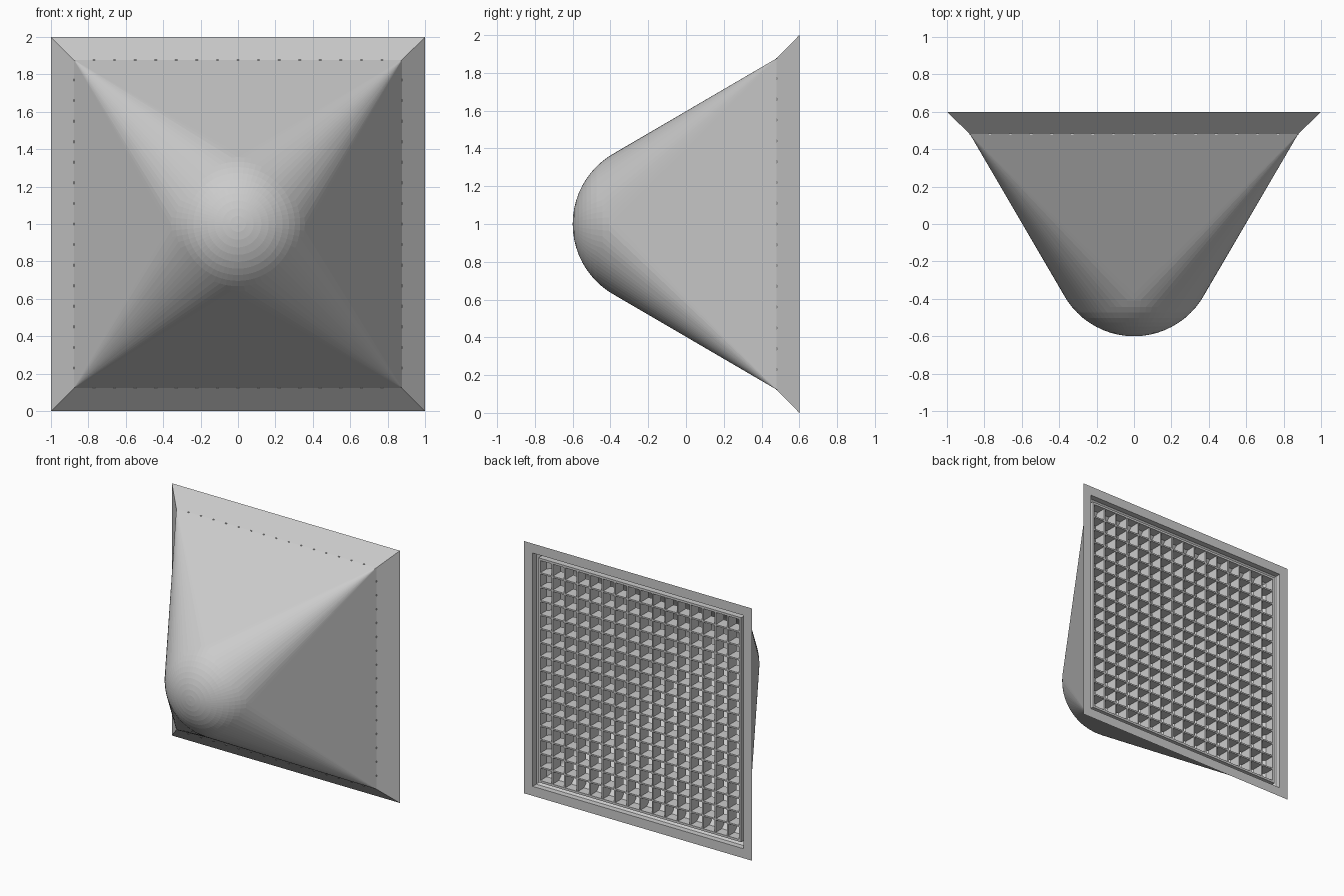
import bpy, bmesh, math

if "Cube" in bpy.data.objects:
    bpy.data.objects.remove(bpy.data.objects["Cube"])

def finish(bm, name):
    bmesh.ops.recalc_face_normals(bm, faces=bm.faces)
    me = bpy.data.meshes.new(name)
    bm.to_mesh(me)
    bm.free()
    ob = bpy.data.objects.new(name, me)
    bpy.context.collection.objects.link(ob)
    return ob

def square(bm, h, y):
    return [bm.verts.new((sx * h, y, 1 + sz * h)) for sx, sz in ((-1, -1), (1, -1), (1, 1), (-1, 1))]

def skin(bm, rings, closed=False):
    pairs = list(zip(rings, rings[1:])) + ([(rings[-1], rings[0])] if closed else [])
    for a, b in pairs:
        for i in range(4):
            bm.faces.new((a[i], a[(i + 1) % 4], b[(i + 1) % 4], b[i]))

# Hull of a rounded nose and a square mouth, left open at the back
def hood(name, half, radius):
    bm = bmesh.new()
    square(bm, half, 0.48)
    n = 64
    for k in range(1, 17):
        t = math.radians(90) * k / 16
        for i in range(n):
            a = 2 * math.pi * i / n
            bm.verts.new((radius * math.sin(t) * math.cos(a), -0.17 - radius * math.cos(t),
                          1 + radius * math.sin(t) * math.sin(a)))
    bm.verts.new((0, -0.17 - radius, 1))
    bmesh.ops.convex_hull(bm, input=bm.verts)
    bmesh.ops.delete(bm, geom=[v for v in bm.verts if not v.link_faces], context='VERTS')
    mouth = [f for f in bm.faces if all(abs(v.co.y - 0.48) < 1e-4 for v in f.verts)]
    bmesh.ops.delete(bm, geom=mouth, context='FACES')
    return finish(bm, name)

hood("outer_hood", 0.877, 0.43)
hood("inner_lining", 0.85, 0.41)

# Flared rim with its flat back lip
bm = bmesh.new()
skin(bm, [square(bm, h, y) for h, y in
          ((0.877, 0.48), (1.0, 0.6), (0.925, 0.6), (0.925, 0.555), (0.85, 0.48))], True)
finish(bm, "flared_rim")

# Border strip around the grid
bm = bmesh.new()
skin(bm, [square(bm, h, y) for h, y in
          ((0.89, 0.5), (0.89, 0.58), (0.872, 0.58), (0.872, 0.5))], True)
finish(bm, "grid_border")

# Egg-crate grid of crossed thin plates
bm = bmesh.new()
N, H, T = 16, 0.88, 0.012
def plate(x, z, sx, sz):
    r = bmesh.ops.create_cube(bm, size=1)
    for v in r['verts']:
        v.co = (x + v.co.x * sx, 0.527 + v.co.y * 0.1, z + v.co.z * sz)
for i in range(1, N):
    p = -H + 2 * H * i / N
    plate(p, 1, T, 2 * H)
    plate(0, 1 + p, 2 * H, T)
finish(bm, "egg_crate_grid")
